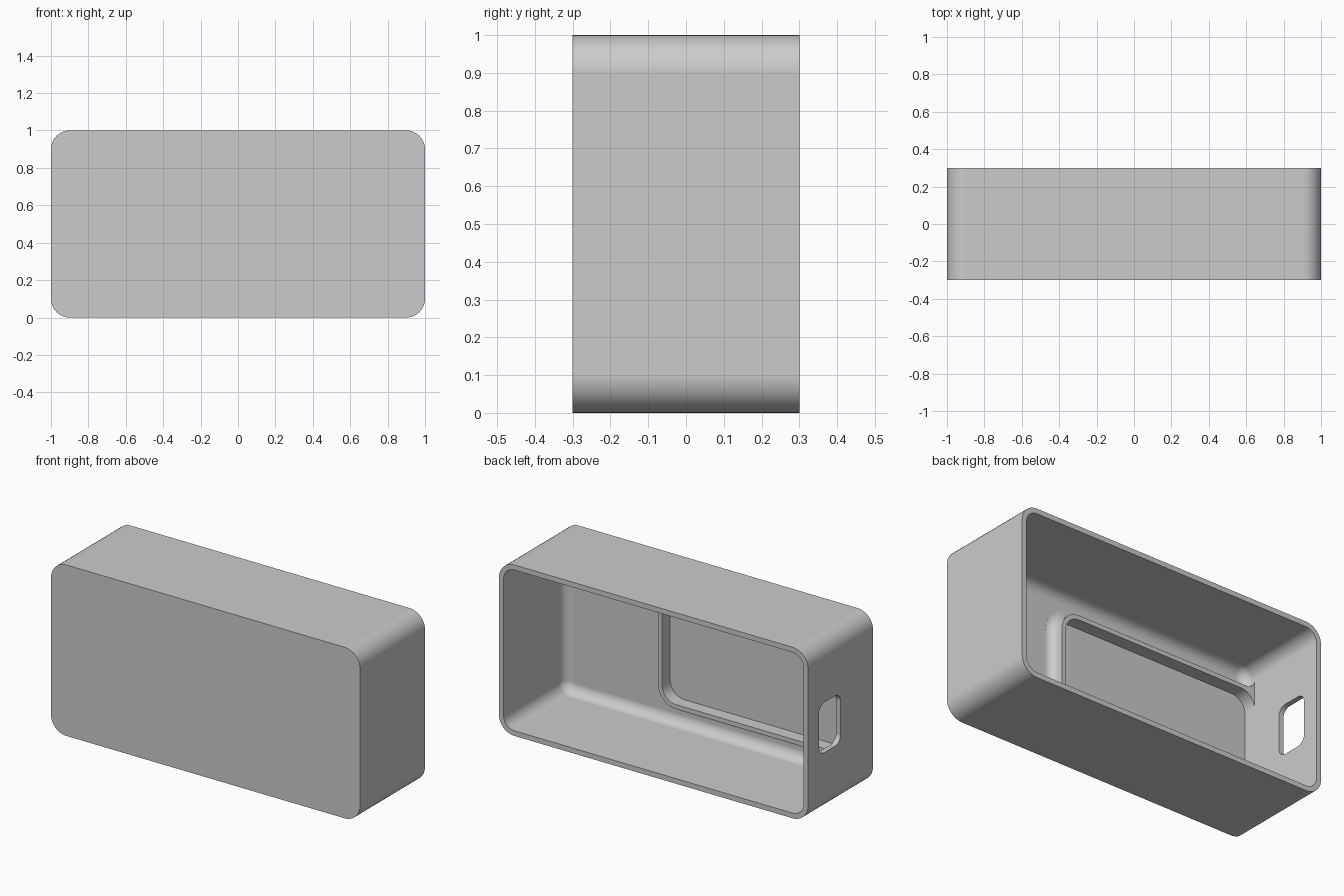
import bpy, bmesh
from math import sin, cos, pi

if "Cube" in bpy.data.objects:
    bpy.data.objects.remove(bpy.data.objects["Cube"])

STEPS = 10
FLOOR, WALL = -0.27, 0.03

grey = bpy.data.materials.new("light_grey")
grey.use_nodes = True
colour = (0.6, 0.6, 0.6, 1)
grey.diffuse_color = colour
grey.node_tree.nodes["Principled BSDF"].inputs["Base Color"].default_value = colour


def arc(cx, cz, r, start, sweep=pi / 2):
    return [(cx + r * cos(start + sweep * i / STEPS), cz + r * sin(start + sweep * i / STEPS))
            for i in range(STEPS + 1)]


def rounded_rect(x0, x1, z0, z1, r):
    return (arc(x1 - r, z1 - r, r, 0) + arc(x0 + r, z1 - r, r, pi / 2)
            + arc(x0 + r, z0 + r, r, pi) + arc(x1 - r, z0 + r, r, 1.5 * pi))


def loft(name, rings, along_x=False):
    """Solid through a list of (position, outline) rings."""
    bm = bmesh.new()
    loops = [[bm.verts.new((p, u, v) if along_x else (u, p, v)) for u, v in outline]
             for p, outline in rings]
    for a, b in zip(loops, loops[1:]):
        for i in range(len(a)):
            j = (i + 1) % len(a)
            bm.faces.new((a[i], a[j], b[j], b[i]))
    bm.faces.new(loops[0])
    bm.faces.new(loops[-1])
    bmesh.ops.recalc_face_normals(bm, faces=bm.faces)
    mesh = bpy.data.meshes.new(name)
    bm.to_mesh(mesh)
    bm.free()
    mesh.materials.append(grey)
    obj = bpy.data.objects.new(name, mesh)
    bpy.context.collection.objects.link(obj)
    return obj


def combine(target, tool, operation):
    mod = target.modifiers.new(operation.lower(), "BOOLEAN")
    mod.operation, mod.object, mod.solver = operation, tool, "EXACT"
    bpy.context.view_layer.objects.active = target
    bpy.ops.object.modifier_apply(modifier=mod.name)
    bpy.data.objects.remove(tool)


# Outer shell
outer = rounded_rect(-1, 1, 0, 1, 0.1)
case = loft("case_shell", [(-0.3, outer), (0.3, outer)])

# Cavity open to the back, with a filleted floor edge
FILLET = 0.06
cavity_rings = []
for i in range(STEPS + 1):
    t = pi / 2 * i / STEPS
    d = WALL + FILLET * (1 - sin(t))
    cavity_rings.append((FLOOR + FILLET * (1 - cos(t)),
                         rounded_rect(-1 + d, 1 - d, d, 1 - d, 0.1 - d)))
cavity_rings.append((0.4, cavity_rings[-1][1]))
combine(case, loft("cavity_cutter", cavity_rings), "DIFFERENCE")


# Raised frame on the floor, running into the side wall
def frame_outline(d):
    x1, z0, z1, r = 0.318 + d, 0.155 - d, 0.845 + d, 0.117 + d
    wall, f = WALL - 1, max(0.05 - d, 0.002)
    return (arc(x1 - r, z1 - r, r, 0)
            + arc(wall + f, z1 + f, f, 1.5 * pi, -pi / 2) + [(wall - 0.015, z1 + f)]
            + [(wall - 0.015, z0 - f)] + arc(wall + f, z0 - f, f, pi, -pi / 2)
            + arc(x1 - r, z0 + r, r, 1.5 * pi))


R = 0.05
frame_rings = [(FLOOR - 0.015, frame_outline(R))]
for i in range(STEPS + 1):
    t = pi / 2 * i / STEPS
    frame_rings.append((FLOOR + 0.0005 + R * (1 - cos(t)), frame_outline(R * (1 - sin(t)))))
frame_rings.append((-0.195, frame_outline(0)))
combine(case, loft("frame", frame_rings), "UNION")

# Pocket inside the frame
pocket = rounded_rect(-0.9705, 0.292, 0.181, 0.819, 0.091)
combine(case, loft("pocket_cutter", [(FLOOR - 0.0005, pocket), (-0.1, pocket)]), "DIFFERENCE")

# Port through the side wall
port = rounded_rect(0, 0.2, 0.353, 0.647, 0.05)
combine(case, loft("port_cutter", [(-1.1, port), (-0.9, port)], along_x=True), "DIFFERENCE")

# Smooth fillets, crisp edges
bpy.ops.object.select_all(action="DESELECT")
case.select_set(True)
bpy.context.view_layer.objects.active = case
bpy.ops.object.shade_smooth_by_angle(angle=pi / 6)
weighted = case.modifiers.new("weighted_normals", "WEIGHTED_NORMAL")
weighted.keep_sharp = True
